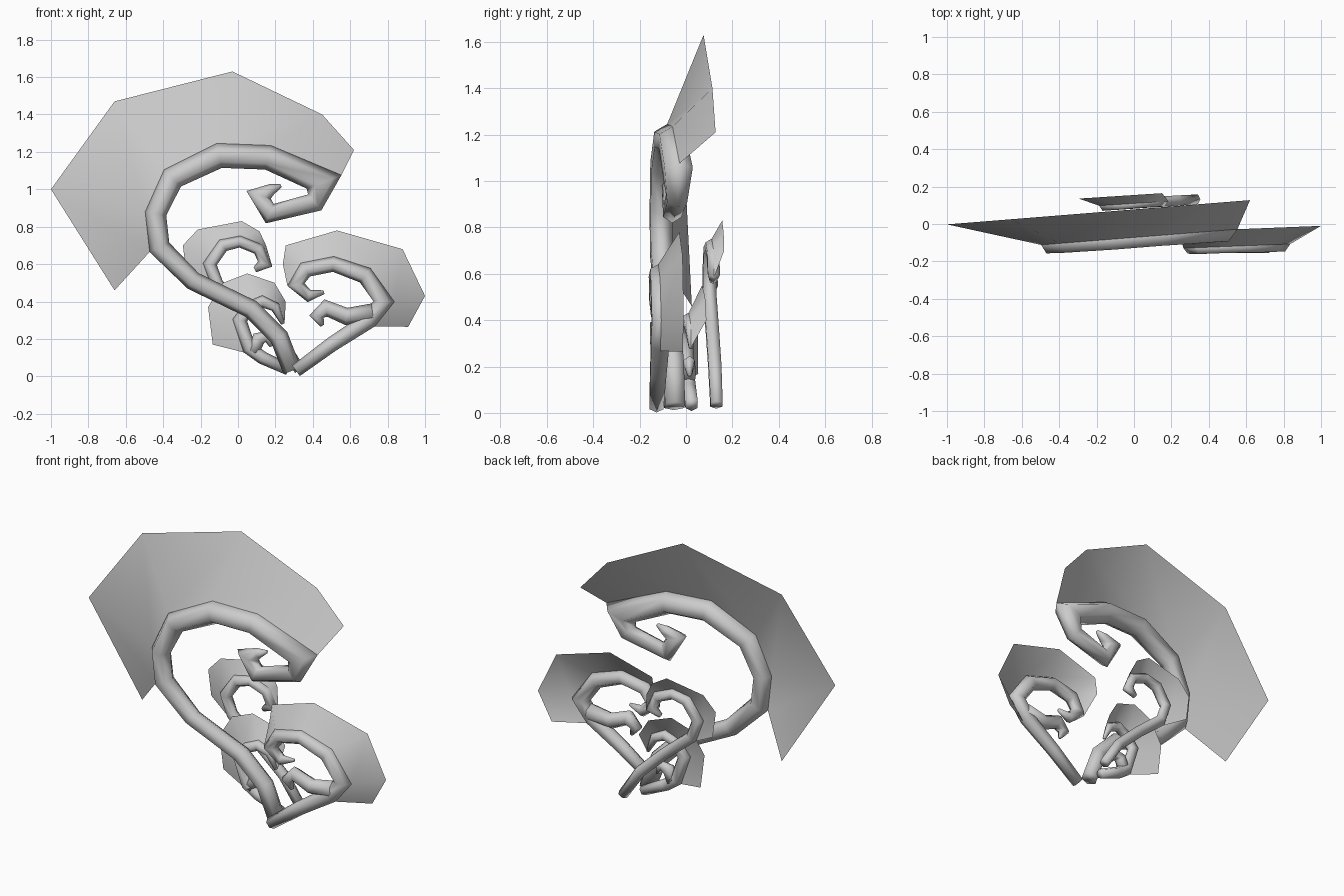
import bpy, bmesh, math
from mathutils import Vector

cube = bpy.data.objects.get("Cube")
if cube:
    bpy.data.objects.remove(cube)

SIDES = 6
grey = bpy.data.materials.new("plain grey")
grey.use_nodes = True
grey.diffuse_color = (0.6, 0.6, 0.6, 1)
grey.node_tree.nodes["Principled BSDF"].inputs["Base Color"].default_value = (0.6, 0.6, 0.6, 1)


def finish(name, bm):
    mesh = bpy.data.meshes.new(name)
    bm.to_mesh(mesh)
    bm.free()
    mesh.materials.append(grey)
    mesh.shade_smooth()
    bpy.context.collection.objects.link(bpy.data.objects.new(name, mesh))


def frames(path, side, depth):
    """Centre and mitred outward direction for each point of a flat path."""
    pts = [Vector(p) for p in path]
    dirs = [(b - a).normalized() for a, b in zip(pts, pts[1:])]
    result = []
    for i, p in enumerate(pts):
        before, after = dirs[max(i - 1, 0)], dirs[min(i, len(dirs) - 1)]
        t = (before + after).normalized()
        miter = side / max(t.dot(after), 0.65)
        centre = Vector((p.x, depth[0] + depth[1] * p.x, p.y))
        out = Vector((-t.y, -depth[1] * t.y, t.x)) * miter
        result.append((centre, out))
    return result


def tube(name, path, radii, side, depth):
    bm = bmesh.new()
    rings = []
    for (centre, out), r in zip(frames(path, side, depth), radii):
        ring = []
        for k in range(SIDES):
            a = math.tau * k / SIDES
            ring.append(bm.verts.new(centre + out * r * math.cos(a)
                                     + Vector((0, r * math.sin(a), 0))))
        rings.append(ring)
    for low, high in zip(rings, rings[1:]):
        for k in range(SIDES):
            j = (k + 1) % SIDES
            bm.faces.new((low[k], low[j], high[j], high[k]))
    bm.faces.new(rings[0])
    bm.faces.new(rings[-1])
    bmesh.ops.recalc_face_normals(bm, faces=bm.faces)
    finish(name, bm)


def leaf(name, path, radii, side, depth, first, lean, outline):
    """Sheet from the outer rim of a stem to an outline leaning to the back."""
    bm = bmesh.new()
    rows = []
    fr = frames(path, side, depth)
    for i, (x, z) in enumerate(outline, first):
        centre, out = fr[i]
        outer = Vector((x, depth[0] + depth[1] * x + lean, z))
        rows.append((bm.verts.new(centre + out * radii[i]), bm.verts.new(outer)))
    for (a, b), (c, d) in zip(rows, rows[1:]):
        bm.faces.new((a, b, d, c))
    bm.normal_update()
    bmesh.ops.reverse_faces(bm, faces=[f for f in bm.faces if f.normal.y > 0])
    finish(name, bm)


def frond(name, path, radii, side, depth, first, lean, outline):
    tube(name + "_stem", path, radii, side, depth)
    leaf(name + "_leaf", path, radii, side, depth, first, lean, outline)


# Large curled frond
frond("large_frond",
      [(.29, .03), (.22, .21), (.07, .36), (-.24, .51), (-.42, .69), (-.44, .87),
       (-.35, 1.06), (-.10, 1.18), (.16, 1.17), (.46, 1.04), (.41, .93),
       (.17, .87), (.11, .97), (.18, 1.0), (.23, 1.02)],
      [.05, .05, .05, .05, .055, .055, .06, .065, .065, .07, .05, .045, .045, .03, .01],
      1, (-.072, .08), 4, .15,
      [(-.66, .46), (-1, 1), (-.66, 1.47), (-.03, 1.63), (.45, 1.4), (.62, 1.21)])

# Front left frond and its inner curl
front = (-.14, .04)
frond("front_left_frond",
      [(.31, .03), (.5, .17), (.7, .3), (.78, .4), (.68, .54), (.51, .6),
       (.36, .57), (.31, .49), (.38, .43), (.46, .45)],
      [.035, .04, .045, .045, .045, .04, .04, .035, .03, .01],
      -1, front, 2, .09,
      [(.91, .265), (1, .43), (.88, .68), (.53, .78), (.255, .7), (.24, .6)])
tube("front_left_inner_curl",
     [(.72, .34), (.58, .32), (.47, .365), (.42, .32), (.45, .27)],
     [.05, .045, .04, .03, .01], 1, front)

# Small right frond and its inner curl
small = (0, .09)
frond("small_right_frond",
      [(.27, .035), (.13, .1), (.06, .15), (.01, .3), (.06, .37), (.13, .4),
       (.2, .37), (.24, .28)],
      [.03, .035, .035, .035, .03, .03, .025, .01],
      1, small, 2, .065,
      [(-.135, .17), (-.16, .37), (-.08, .5), (.05, .55), (.195, .5), (.255, .4)])
tube("small_right_inner_curl",
     [(.08, .13), (.11, .2), (.16, .215), (.18, .16)],
     [.035, .035, .025, .01], 1, small)

# Back frond
frond("back_frond",
      [(.33, .035), (.22, .2), (.06, .35), (-.11, .49), (-.15, .6), (-.08, .7),
       (.01, .72), (.11, .68), (.145, .6), (.09, .57)],
      [.03, .032, .032, .033, .033, .033, .03, .03, .03, .015],
      1, (.11, .065), 3, .045,
      [(-.275, .545), (-.295, .7), (-.215, .785), (.02, .83), (.115, .775), (.15, .7)])
